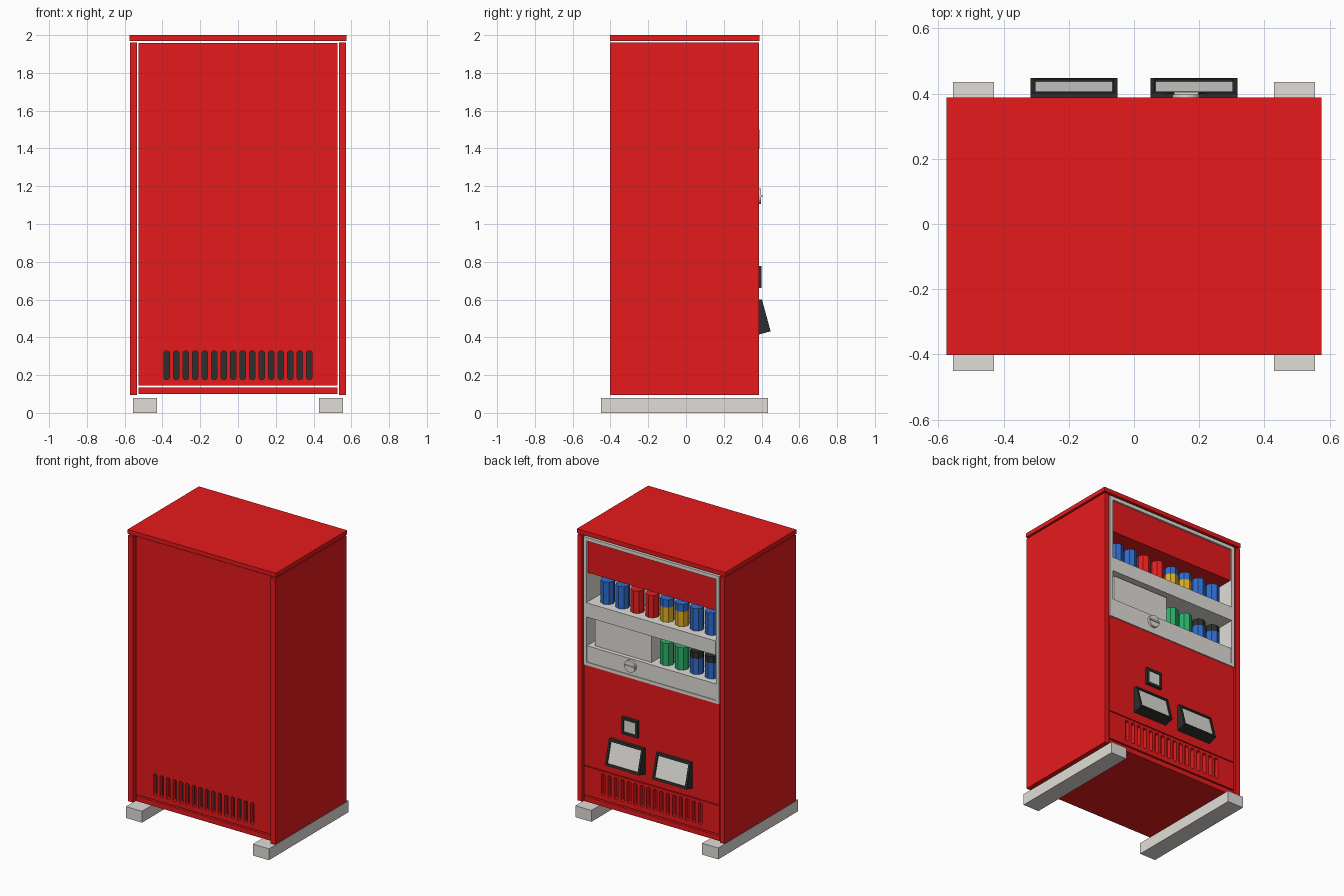
import bpy, bmesh, math
from mathutils import Matrix

if "Cube" in bpy.data.objects:
    bpy.data.objects.remove(bpy.data.objects["Cube"])


def mat(name, r, g, b):
    m = bpy.data.materials.new(name)
    m.diffuse_color = (r, g, b, 1)
    m.use_nodes = True
    m.node_tree.nodes["Principled BSDF"].inputs["Base Color"].default_value = m.diffuse_color
    return m


RED = mat("cabinet red", 0.80, 0.010, 0.0115)
GREY = mat("light grey", 0.75, 0.73, 0.69)
DARK = mat("charcoal", 0.026, 0.028, 0.028)
BLUE = mat("can blue", 0.03, 0.15, 0.60)
CANRED = mat("can red", 0.88, 0.015, 0.015)
GOLD = mat("can gold", 0.78, 0.42, 0.015)
GREEN = mat("can green", 0.025, 0.45, 0.15)


def finish(name, bm, *mats):
    bmesh.ops.recalc_face_normals(bm, faces=bm.faces)
    me = bpy.data.meshes.new(name)
    bm.to_mesh(me)
    bm.free()
    for m in mats:
        me.materials.append(m)
    ob = bpy.data.objects.new(name, me)
    bpy.context.collection.objects.link(ob)
    return ob


def add_box(bm, x, y, z):
    """Box given by (min, max) along each axis."""
    size = [b - a for a, b in (x, y, z)]
    mid = [(a + b) / 2 for a, b in (x, y, z)]
    m = Matrix.Translation(mid) @ Matrix.Diagonal((*size, 1))
    return bmesh.ops.create_cube(bm, size=1, matrix=m)["verts"]


def box(name, x, y, z, m):
    bm = bmesh.new()
    add_box(bm, x, y, z)
    return finish(name, bm, m)


def cut_slots(ob, y):
    """Cut the row of sixteen rounded vent slots into a panel."""
    bm = bmesh.new()
    for i in range(16):
        x = -0.377 + i * 0.05027
        add_box(bm, (x - 0.014, x + 0.014), y, (0.178, 0.328))
    along = [e for e in bm.edges if abs(e.verts[0].co.y - e.verts[1].co.y) > 0.01]
    bmesh.ops.bevel(bm, geom=along, offset=0.008, segments=2, profile=0.5, affect='EDGES')
    cutter = finish(ob.name + "_slot_cutter", bm, RED)
    cutter.hide_render = True
    cutter.hide_viewport = True
    mod = ob.modifiers.new("slots", 'BOOLEAN')
    mod.operation = 'DIFFERENCE'
    mod.solver = 'EXACT'
    mod.object = cutter


# Cabinet shell, separated by narrow see-through gaps
box("top_cap", (-0.575, 0.575), (-0.402, 0.388), (1.97, 2.0), RED)
for s, side in ((-1, "left"), (1, "right")):
    xs = sorted((s * 0.535, s * 0.571))
    box(side + "_side_panel", xs, (-0.402, 0.386), (0.095, 1.96), RED)
    xs = sorted((s * 0.43, s * 0.555))
    box(side + "_foot_rail", xs, (-0.45, 0.435), (0, 0.08), GREY)
core = box("cabinet_core", (-0.527, 0.527), (-0.38, 0.20), (0.145, 1.957), RED)
cut_slots(core, (-0.5, -0.35))
box("rear_vent_backing", (-0.40, 0.40), (-0.352, -0.349), (0.175, 0.331), DARK)
box("base_plate", (-0.527, 0.527), (-0.38, 0.38), (0.10, 0.135), RED)

# Door: lower vent panel and middle panel
vent = box("vent_panel", (-0.527, 0.527), (0.2, 0.38), (0.145, 0.346), RED)
cut_slots(vent, (0.35, 0.5))
box("door_panel", (-0.527, 0.527), (0.2, 0.38), (0.352, 1.058), RED)

# Display window: frame, header, back wall, shelves
for s, side in ((-1, "left"), (1, "right")):
    xs = sorted((s * 0.502, s * 0.527))
    box(side + "_window_frame", xs, (0.2, 0.385), (1.06, 1.957), GREY)
box("top_window_frame", (-0.502, 0.502), (0.2, 0.385), (1.932, 1.957), GREY)
box("bottom_window_frame", (-0.502, 0.502), (0.2, 0.385), (1.06, 1.082), GREY)
box("display_back_wall", (-0.502, 0.502), (0.2, 0.21), (1.082, 1.705), GREY)
box("header_panel", (-0.502, 0.502), (0.2, 0.372), (1.705, 1.932), RED)
box("upper_shelf", (-0.502, 0.502), (0.21, 0.388), (1.40, 1.50), GREY)
box("lower_shelf", (-0.502, 0.502), (0.21, 0.38), (1.082, 1.195), GREY)
box("display_block", (0.021, 0.462), (0.21, 0.351), (1.195, 1.392), GREY)

# Drink cans, eight-sided, some with a second colour at the top
H = 0.157


def can(name, x, z, low, high=None, split=0.66):
    bm = bmesh.new()
    m = Matrix.Translation((x, 0.298, z + H / 2))
    bmesh.ops.create_cone(bm, cap_ends=True, segments=8, radius1=0.046,
                          radius2=0.046, depth=H, matrix=m)
    if high:
        zc = z + H * split
        bmesh.ops.bisect_plane(bm, geom=bm.verts[:] + bm.edges[:] + bm.faces[:],
                               plane_co=(0, 0, zc), plane_no=(0, 0, 1))
        for f in bm.faces:
            f.material_index = int(f.calc_center_median().z > zc)
    finish(name, bm, low, high or low)


upper = [(BLUE,), (BLUE,), (CANRED,), (CANRED,), (GOLD, BLUE), (GOLD, BLUE), (BLUE,), (BLUE,)]
lower = [(GREEN,), (GREEN,), (BLUE, DARK, 0.7), (BLUE, DARK, 0.7)]
for i, c in enumerate(upper):
    can(f"upper_can_{i + 1}", 0.398 - i * 0.1155, 1.50, *c)
for i, c in enumerate(lower):
    can(f"lower_can_{i + 1}", 0.398 - (i + 4) * 0.1155, 1.195, *c)

# Coin knob with a raised grip bar
bm = bmesh.new()
bmesh.ops.create_cone(bm, cap_ends=True, segments=24, radius1=0.042, radius2=0.042, depth=0.03,
                      matrix=Matrix.Translation((0.16, 0.382, 1.147)) @ Matrix.Rotation(math.pi / 2, 4, 'X'))
finish("coin_knob", bm, GREY)
box("coin_grip", (0.122, 0.198), (0.39, 0.404), (1.142, 1.153), GREY)


def hatch(name, x, profile, inset, depth):
    """Extrude a (y, z) profile along x; its outer face becomes a recessed grey flap."""
    bm = bmesh.new()
    face = bm.faces.new([bm.verts.new((x[0], y, z)) for y, z in profile])
    ext = bmesh.ops.extrude_face_region(bm, geom=[face])
    bmesh.ops.translate(bm, vec=(x[1] - x[0], 0, 0),
                        verts=[v for v in ext["geom"] if isinstance(v, bmesh.types.BMVert)])
    bmesh.ops.recalc_face_normals(bm, faces=bm.faces)
    front = max(bm.faces, key=lambda f: f.normal.y)
    bmesh.ops.inset_region(bm, faces=[front], thickness=inset)
    bmesh.ops.inset_region(bm, faces=[front], thickness=0.001, depth=-depth)
    front.material_index = 1
    finish(name, bm, DARK, GREY)


# Coin return and the two sloping delivery hatches
hatch("coin_return", (0.097, 0.222), [(0.375, 0.66), (0.40, 0.66), (0.40, 0.778), (0.375, 0.778)], 0.024, 0.006)
for s, side in ((-1, "left"), (1, "right")):
    hatch(side + "_delivery_hatch", sorted((s * 0.05, s * 0.317)),
          [(0.375, 0.412), (0.448, 0.432), (0.402, 0.60), (0.375, 0.60)], 0.021, 0.008)
